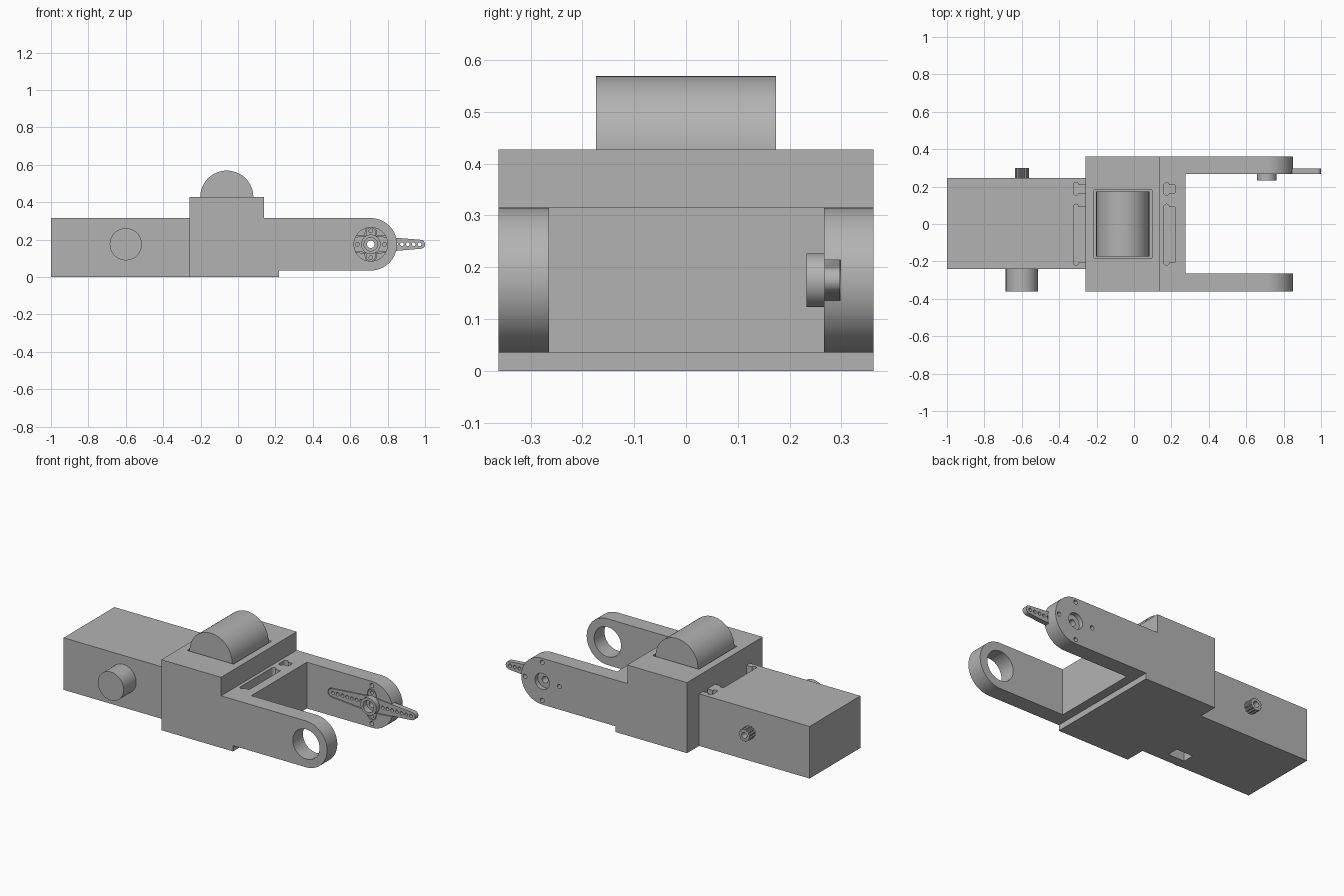
import bpy, bmesh, math
from mathutils import Vector

cube = bpy.data.objects.get("Cube")
if cube:
    bpy.data.objects.remove(cube, do_unlink=True)

grey = bpy.data.materials.new("plain grey")
grey.use_nodes = True
GREY = (0.45, 0.45, 0.45, 1)
grey.diffuse_color = GREY
grey.node_tree.nodes["Principled BSDF"].inputs["Base Color"].default_value = GREY


def arc(cx, cz, r, a0=0, a1=360, n=32):
    """Points along an arc; a full circle leaves out its repeated end."""
    steps = n if a1 - a0 == 360 else n + 1
    return [(cx + r * math.cos(math.radians(a0 + (a1 - a0) * i / n)),
             cz + r * math.sin(math.radians(a0 + (a1 - a0) * i / n)))
            for i in range(steps)]


def rect(x0, x1, v0, v1):
    return [(x0, v0), (x1, v0), (x1, v1), (x0, v1)]


def prism(name, outline, lo, hi, axis="y"):
    """Extrude an outline: (x, z) along y, or (x, y) along z."""
    bm = bmesh.new()
    place = (lambda p: (p[0], lo, p[1])) if axis == "y" else (lambda p: (p[0], p[1], lo))
    face = bm.faces.new([bm.verts.new(place(p)) for p in outline])
    grown = bmesh.ops.extrude_face_region(bm, geom=[face])
    shift = Vector((0, hi - lo, 0)) if axis == "y" else Vector((0, 0, hi - lo))
    bmesh.ops.translate(bm, vec=shift,
                        verts=[g for g in grown["geom"] if isinstance(g, bmesh.types.BMVert)])
    bmesh.ops.recalc_face_normals(bm, faces=bm.faces)
    mesh = bpy.data.meshes.new(name)
    bm.to_mesh(mesh)
    bm.free()
    mesh.materials.append(grey)
    obj = bpy.data.objects.new(name, mesh)
    bpy.context.collection.objects.link(obj)
    return obj


def combine(target, tool, operation="DIFFERENCE"):
    """Apply a boolean and discard the tool."""
    bpy.ops.object.select_all(action="DESELECT")
    bpy.context.view_layer.objects.active = target
    target.select_set(True)
    mod = target.modifiers.new("cut", "BOOLEAN")
    mod.operation = operation
    mod.solver = "EXACT"
    mod.object = tool
    bpy.ops.object.modifier_apply(modifier=mod.name)
    bpy.data.objects.remove(tool, do_unlink=True)


def cut(target, outline, lo, hi, axis="y"):
    combine(target, prism("cutter", outline, lo, hi, axis))


def tapered(cx, cz, reach, middle, tip):
    """Double-ended lever outline with rounded tips."""
    return (arc(cx + reach - tip, cz, tip, -90, 90, 10) + [(cx, cz + middle)]
            + arc(cx - reach + tip, cz, tip, 90, 270, 10) + [(cx, cz - middle)])


def mount_slot(target, x0, x1, bulb_x, y0, y1, top):
    """Vertical slot with a small relief hole at each end."""
    bottom = top - 0.2
    cut(target, rect(x0, x1, y0, y1), bottom, top + 0.02, "z")
    for y in (y0, y1):
        cut(target, arc(bulb_x, y, 0.014, n=14), bottom, top + 0.02, "z")


PX, PZ = 0.71, 0.175        # arm pivot
TOP = 0.315                 # top of the arms and rear block
SLOTS = ((-0.207, 0.092), (0.167, 0.208))

# Forked bracket with raised housing
fork = prism("fork_bracket",
             [(-0.26, 0), (0.22, 0), (0.22, 0.035)]
             + arc(PX, PZ, 0.14, -90, 90, 36)
             + [(0.14, TOP), (0.14, 0.427), (-0.26, 0.427)], -0.362, 0.362)
cut(fork, rect(0.275, 1.1, -0.1, 0.6), -0.264, 0.266)
for y0, y1 in SLOTS:
    mount_slot(fork, 0.16, 0.22, 0.174, y0, y1, TOP)

# Bearing hole in the front arm, lever seat and screw holes in the back arm
cut(fork, arc(PX, PZ, 0.09, n=48), -0.4, -0.22)
cut(fork, tapered(PX, PZ, 0.294, 0.05, 0.028), 0.25, 0.298)
cut(fork, [(PX + z - PZ, PZ + x - PX) for x, z in tapered(PX, PZ, 0.094, 0.034, 0.03)], 0.25, 0.298)
cut(fork, arc(PX, PZ, 0.02, n=24), 0.25, 0.4)
cut(fork, arc(PX, PZ, 0.048), 0.335, 0.4)
for i in range(4):
    a = math.radians(90 * i)
    cut(fork, arc(PX + 0.115 * math.cos(a), PZ + 0.115 * math.sin(a), 0.013, n=16), 0.2, 0.4)

# Pocket and half-sunk drum on the housing
cut(fork, rect(-0.213, 0.097, -0.182, 0.182), 0.27, 0.5, "z")
drum = prism("top_drum", arc(-0.06, 0.427, 0.142, n=64), -0.174, 0.174)

# Rear block with slots, cable opening
block = prism("rear_block", rect(-1, -0.26, 0, TOP), -0.24, 0.246)
for y0, y1 in SLOTS:
    mount_slot(block, -0.324, -0.25, -0.31, y0, y1, TOP)
cut(block, rect(-0.5, -0.39, -0.18, -0.11), -0.1, 0.09, "z")

# Front pivot pin
pin = prism("front_pivot_pin", arc(-0.6, PZ, 0.086, n=48), -0.36, -0.235)

# Toothed back shaft with bore
teeth = []
for i in range(24):
    r = 0.038 if i % 2 else 0.033
    teeth += arc(-0.6, PZ, r, 15 * i - 4, 15 * i + 4, 1)
shaft = prism("toothed_shaft", teeth, 0.24, 0.3)
cut(shaft, arc(-0.6, PZ, 0.018, n=20), 0.26, 0.32)

# Cross-shaped lever with hub
lever = prism("cross_lever", tapered(PX, PZ, 0.29, 0.046, 0.024), 0.267, 0.297)
short = [(PX + z - PZ, PZ + x - PX) for x, z in tapered(PX, PZ, 0.09, 0.03, 0.026)]
combine(lever, prism("short_arms", short, 0.267, 0.297), "UNION")
combine(lever, prism("hub", arc(PX, PZ, 0.052, n=40), 0.233, 0.28), "UNION")
cut(lever, arc(PX, PZ, 0.036), 0.2, 0.268)
cut(lever, arc(PX, PZ, 0.02, n=24), 0.2, 0.35)
for side in (-1, 1):
    for i in range(7):
        cut(lever, arc(PX + side * (0.072 + 0.0315 * i), PZ, 0.01, n=14), 0.2, 0.35)
    cut(lever, arc(PX, PZ + side * 0.072, 0.01, n=14), 0.2, 0.35)

# Smooth curved walls, keep edges sharp
for obj in (fork, drum, block, pin, shaft, lever):
    bpy.ops.object.select_all(action="DESELECT")
    obj.select_set(True)
    bpy.context.view_layer.objects.active = obj
    bpy.ops.object.shade_smooth_by_angle(angle=math.radians(30))
